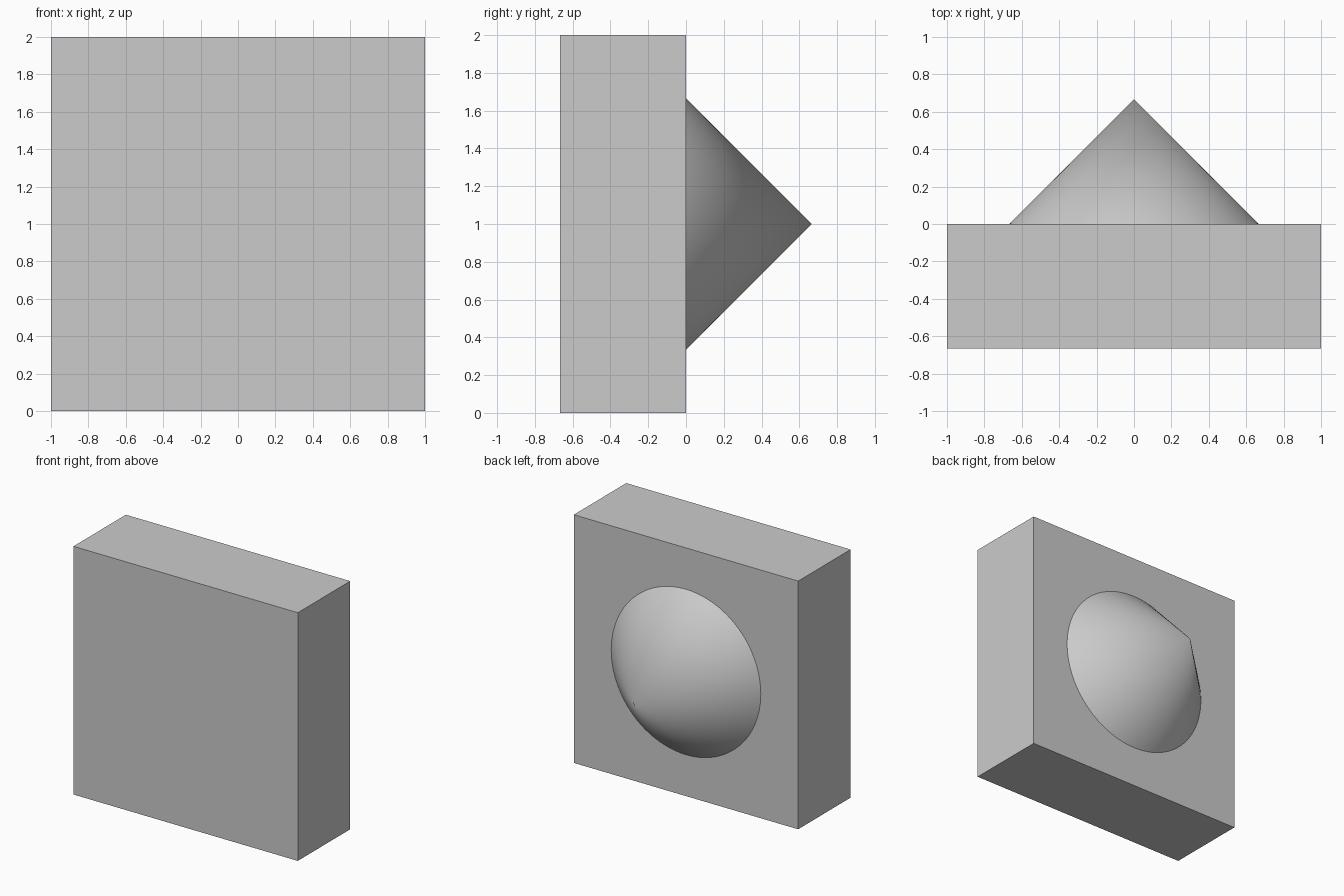
import bpy
import math

cube = bpy.data.objects.get("Cube")
if cube:
    bpy.data.objects.remove(cube, do_unlink=True)

THIRD = 2 / 3

# Single matte grey
grey = bpy.data.materials.new("light_grey")
grey.use_nodes = True
colour = (0.6, 0.6, 0.6, 1)
grey.diffuse_color = colour
grey.node_tree.nodes["Principled BSDF"].inputs["Base Color"].default_value = colour


def finish(name):
    obj = bpy.context.object
    obj.name = obj.data.name = name
    obj.data.materials.append(grey)
    bpy.ops.object.transform_apply(location=False, rotation=True, scale=True)
    return obj


# Square slab at the front
bpy.ops.mesh.primitive_cube_add(size=1, location=(0, -THIRD / 2, 1))
bpy.context.object.scale = (2, THIRD, 2)
finish("square_block")

# Open-based cone pointing backwards from the slab
bpy.ops.mesh.primitive_cone_add(
    vertices=96, radius1=THIRD, radius2=0, depth=THIRD, end_fill_type="NOTHING",
    location=(0, THIRD / 2, 1), rotation=(-math.pi / 2, 0, 0))
finish("back_cone")
bpy.ops.object.shade_smooth_by_angle(angle=math.radians(30))
